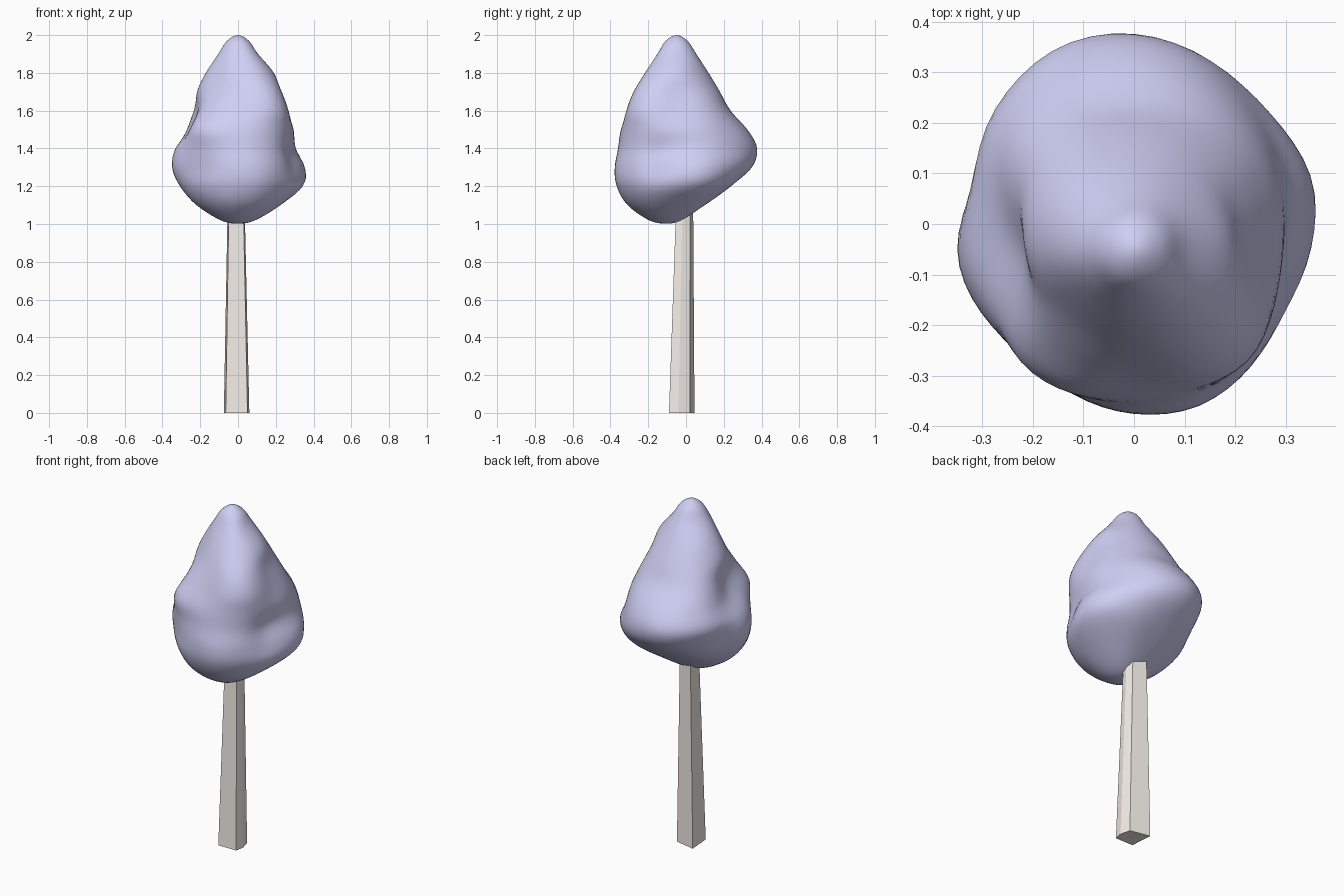
import bpy, bmesh, math

if "Cube" in bpy.data.objects:
    bpy.data.objects.remove(bpy.data.objects["Cube"])

def make_object(name, bm, color):
    bmesh.ops.recalc_face_normals(bm, faces=bm.faces[:])
    mesh = bpy.data.meshes.new(name)
    bm.to_mesh(mesh)
    bm.free()
    ob = bpy.data.objects.new(name, mesh)
    bpy.context.collection.objects.link(ob)
    mat = bpy.data.materials.new(name + "_colour")
    mat.diffuse_color = (*color, 1)
    mat.use_nodes = True
    mat.node_tree.nodes["Principled BSDF"].inputs["Base Color"].default_value = mat.diffuse_color
    mesh.materials.append(mat)
    return ob

def bridge(bm, a, b):
    n = len(a)
    for i in range(n):
        j = (i + 1) % n
        bm.faces.new((a[i], a[j], b[j], b[i]))

def spline(p0, p1, p2, p3, t):
    return 0.5 * (2 * p1 + (p2 - p0) * t + (2 * p0 - 5 * p1 + 4 * p2 - p3) * t * t
                  + (3 * p1 - p0 - 3 * p2 + p3) * t ** 3)

# Trunk: tapered five-sided prism, flat faces
outline = [(-.065, -.09), (.05, -.09), (.06, -.04), (.045, .02), (-.075, .045)]
bm = bmesh.new()
low = [bm.verts.new((x, y, 0)) for x, y in outline]
high = [bm.verts.new((-.005 + .66 * x, .008 + .66 * y, 1.12)) for x, y in outline]
bridge(bm, low, high)
bm.faces.new(low)
bm.faces.new(high)
make_object("trunk", bm, (.90, .85, .80))

# Canopy: lumpy crown, radii in eight directions (right, then anticlockwise) per height
levels = [
    (1.02, (.09, .08, .07, .07, .09, .10, .10, .10)),
    (1.10, (.225, .21, .17, .18, .22, .225, .235, .235)),
    (1.20, (.34, .335, .285, .29, .31, .30, .315, .32)),
    (1.30, (.345, .38, .40, .36, .355, .305, .325, .33)),
    (1.40, (.30, .36, .425, .395, .335, .31, .31, .315)),
    (1.50, (.295, .33, .375, .35, .25, .315, .295, .315)),
    (1.60, (.26, .28, .285, .295, .215, .25, .255, .315)),
    (1.70, (.22, .225, .23, .24, .215, .19, .21, .275)),
    (1.80, (.19, .17, .17, .18, .17, .145, .16, .20)),
    (1.90, (.105, .105, .105, .10, .105, .10, .10, .115)),
    (1.97, (.058,) * 8),
]
# small local bulges and dents: angle, height, amount
lumps = [(157, 1.33, -.025), (-22, 1.32, -.025), (22, 1.25, .018),
         (110, 1.4, .01), (-68, 1.25, .01)]
SEG, STEPS = 64, 5

def around(radii):
    out = []
    for i in range(SEG):
        k, t = divmod(i * 8 / SEG, 1)
        k = int(k)
        out.append(spline(*[radii[(k + d) % 8] for d in (-1, 0, 1, 2)], t))
    return out

def lump(deg, z):
    total = 0
    for a, h, amount in lumps:
        d = (deg - a + 180) % 360 - 180
        total += amount * math.exp(-(d / 17) ** 2 - ((z - h) / .12) ** 2)
    return total

# rows are (z, axis y, radii); the rows past each pole mirror the profile
rows = [(z, -.05 - max(0, 1.2 - z) * .25, around(r)) for z, r in levels]
zero = [0] * SEG
bottom, top = (1.002, -.1, zero), (2.0, -.05, zero)
flip = lambda row: (row[0], row[1], [-v for v in row[2]])
rows = [flip(rows[0]), bottom] + rows + [top, flip(rows[-1])]

bm = bmesh.new()
rings = []
for k in range(1, len(rows) - 2):
    q = rows[k - 1:k + 3]
    for s in range(STEPS):
        if k == 1 and s == 0:
            continue
        t = s / STEPS
        z = spline(*[r[0] for r in q], t)
        cy = spline(*[r[1] for r in q], t)
        ring = []
        for i in range(SEG):
            a = math.tau * i / SEG
            rad = spline(*[r[2][i] for r in q], t) + lump(math.degrees(a), z)
            ring.append(bm.verts.new((rad * math.cos(a), cy + rad * math.sin(a), z)))
        rings.append(ring)
for a, b in zip(rings, rings[1:]):
    bridge(bm, a, b)
for ring, pole in ((rings[0], bottom), (rings[-1], top)):
    tip = bm.verts.new((0, pole[1], pole[0]))
    for i in range(SEG):
        bm.faces.new((ring[i], ring[(i + 1) % SEG], tip))
for _ in range(2):
    bmesh.ops.smooth_vert(bm, verts=bm.verts[:], factor=.5,
                          use_axis_x=True, use_axis_y=True, use_axis_z=False)
for f in bm.faces:
    f.smooth = True
make_object("canopy", bm, (.62, .62, .90))
